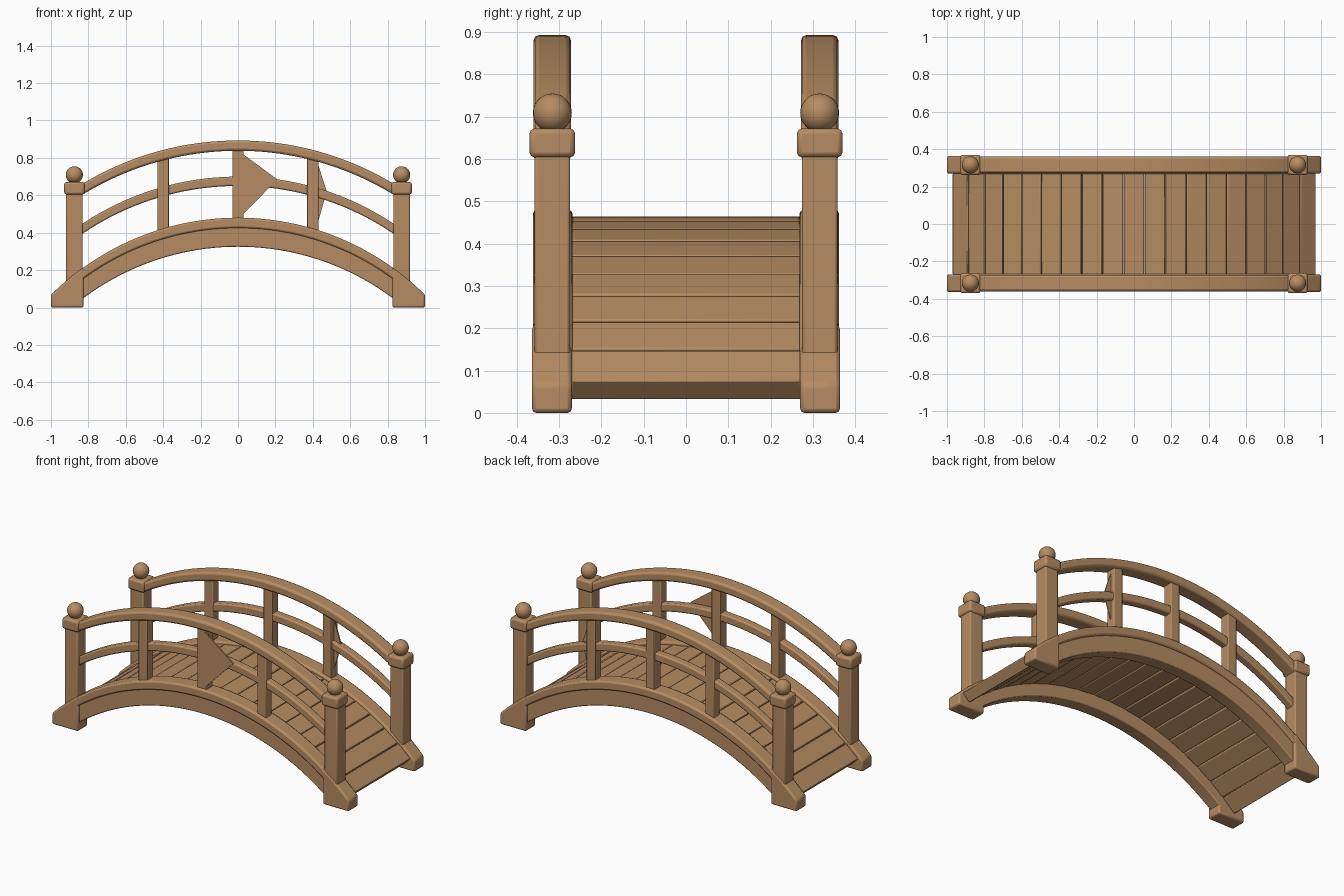
import bpy, bmesh, math, random
from mathutils import Vector

if "Cube" in bpy.data.objects:
    bpy.data.objects.remove(bpy.data.objects["Cube"])

random.seed(4)
wood = bpy.data.materials.new("warm_tan_wood")
wood.diffuse_color = (0.47, 0.265, 0.125, 1)
wood.use_nodes = True
wood.node_tree.nodes["Principled BSDF"].inputs["Base Color"].default_value = wood.diffuse_color


def finish(name, bm, bevel=0.0, mirror="", segments=2):
    bmesh.ops.recalc_face_normals(bm, faces=bm.faces)
    me = bpy.data.meshes.new(name)
    bm.to_mesh(me)
    bm.free()
    ob = bpy.data.objects.new(name, me)
    bpy.context.collection.objects.link(ob)
    me.materials.append(wood)
    bpy.ops.object.select_all(action='DESELECT')
    bpy.context.view_layer.objects.active = ob
    ob.select_set(True)
    bpy.ops.object.shade_smooth_by_angle(angle=math.radians(35))
    if bevel:
        b = ob.modifiers.new("soft_edges", 'BEVEL')
        b.width, b.segments = bevel, segments
        b.limit_method, b.angle_limit = 'ANGLE', math.radians(40)
    if mirror:
        m = ob.modifiers.new("mirror", 'MIRROR')
        m.use_axis = ('X' in mirror, 'Y' in mirror, False)
    return ob


def prism(name, outline, y0, y1, **kw):
    """Extrude an outline in the xz plane from y0 to y1."""
    bm = bmesh.new()
    a = [bm.verts.new((x, y0, z)) for x, z in outline]
    b = [bm.verts.new((x, y1, z)) for x, z in outline]
    bm.faces.new(a)
    bm.faces.new(b[::-1])
    n = len(a)
    for i in range(n):
        j = (i + 1) % n
        bm.faces.new((a[i], b[i], b[j], a[j]))
    return finish(name, bm, **kw)


def arc_z(x, peak, radius):
    return peak - radius + math.sqrt(radius * radius - x * x)


def arch(name, x_end, top, bottom, y0, y1, steps=40, **kw):
    """Curved beam; top and bottom are (peak height, radius)."""
    bm = bmesh.new()
    rings = []
    for i in range(steps + 1):
        x = -x_end + 2 * x_end * i / steps
        zt, zb = arc_z(x, *top), arc_z(x, *bottom)
        rings.append([bm.verts.new(p) for p in
                      ((x, y0, zb), (x, y1, zb), (x, y1, zt), (x, y0, zt))])
    for r, s in zip(rings, rings[1:]):
        for k in range(4):
            m = (k + 1) % 4
            bm.faces.new((r[k], r[m], s[m], s[k]))
    bm.faces.new(rings[0])
    bm.faces.new(rings[-1][::-1])
    return finish(name, bm, **kw)


def box(name, x, y, z0, z1, wx, wy, **kw):
    return prism(name, [(x - wx / 2, z0), (x + wx / 2, z0), (x + wx / 2, z1), (x - wx / 2, z1)],
                 y - wy / 2, y + wy / 2, **kw)


# Side beams with a slightly proud curved lip along the top
arch("side_beam", 0.86, (0.44, 1.40), (0.325, 1.38), 0.27, 0.348, bevel=0.006, mirror="Y")
arch("beam_lip", 0.90, (0.48, 1.415), (0.425, 1.395), 0.268, 0.362, bevel=0.010, mirror="Y")

# Sloped feet under the four corners
slope = [(x, arc_z(x, 0.482, 1.415)) for x in (1.0, 0.95, 0.9, 0.86, 0.825)]
prism("foot", [(0.825, 0.0), (1.0, 0.0)] + slope, 0.27, 0.364, bevel=0.010, mirror="XY")

# Deck planks laid along the arch
R, PEAK, COUNT, HALF = 1.41, 0.465, 19, 0.763
step = 2 * HALF / COUNT
for i in range(COUNT):
    a0 = -HALF + i * step + 0.0015
    a1 = a0 + step - 0.003
    top = R + random.uniform(-0.003, 0.002)
    low = R - 0.062
    pts = []
    for r, a in ((low, a0), (low, a1), (top, a1), (top, a0)):
        x, z = r * math.sin(a), PEAK - R + r * math.cos(a)
        pts.append((x, max(z, 0.005)))
    prism("deck_plank", pts, -0.272, 0.272, bevel=0.005)

# Top and middle handrails
arch("top_rail", 0.86, (0.893, 1.61), (0.838, 1.59), 0.272, 0.360, bevel=0.012, mirror="Y")
arch("middle_rail", 0.86, (0.70, 1.50), (0.65, 1.48), 0.290, 0.340, bevel=0.008, mirror="Y")

# Corner posts, caps and ball finials
box("corner_post", 0.875, 0.316, 0.08, 0.63, 0.088, 0.084, bevel=0.007, mirror="XY")
box("post_cap", 0.875, 0.316, 0.604, 0.672, 0.108, 0.108, bevel=0.012, mirror="XY")
bm = bmesh.new()
bmesh.ops.create_uvsphere(bm, u_segments=24, v_segments=14, radius=0.046)
bmesh.ops.translate(bm, verts=bm.verts, vec=Vector((0.875, 0.316, 0.709)))
finish("ball_finial", bm, mirror="XY")

# Balusters between beam and top rail
for x in (-0.4, 0.0, 0.4):
    box("baluster", x, 0.316, 0.41, arc_z(x, 0.86, 1.6), 0.060, 0.060, bevel=0.005, mirror="Y")

# Pointed gusset panels beside two balusters
prism("front_gusset", [(-0.03, 0.47), (0.0, 0.47), (0.21, 0.685), (0.0, 0.84), (-0.03, 0.84)],
      -0.347, -0.339)
prism("rear_gusset", [(0.42, 0.43), (0.475, 0.62), (0.42, 0.79)], 0.312, 0.32)
